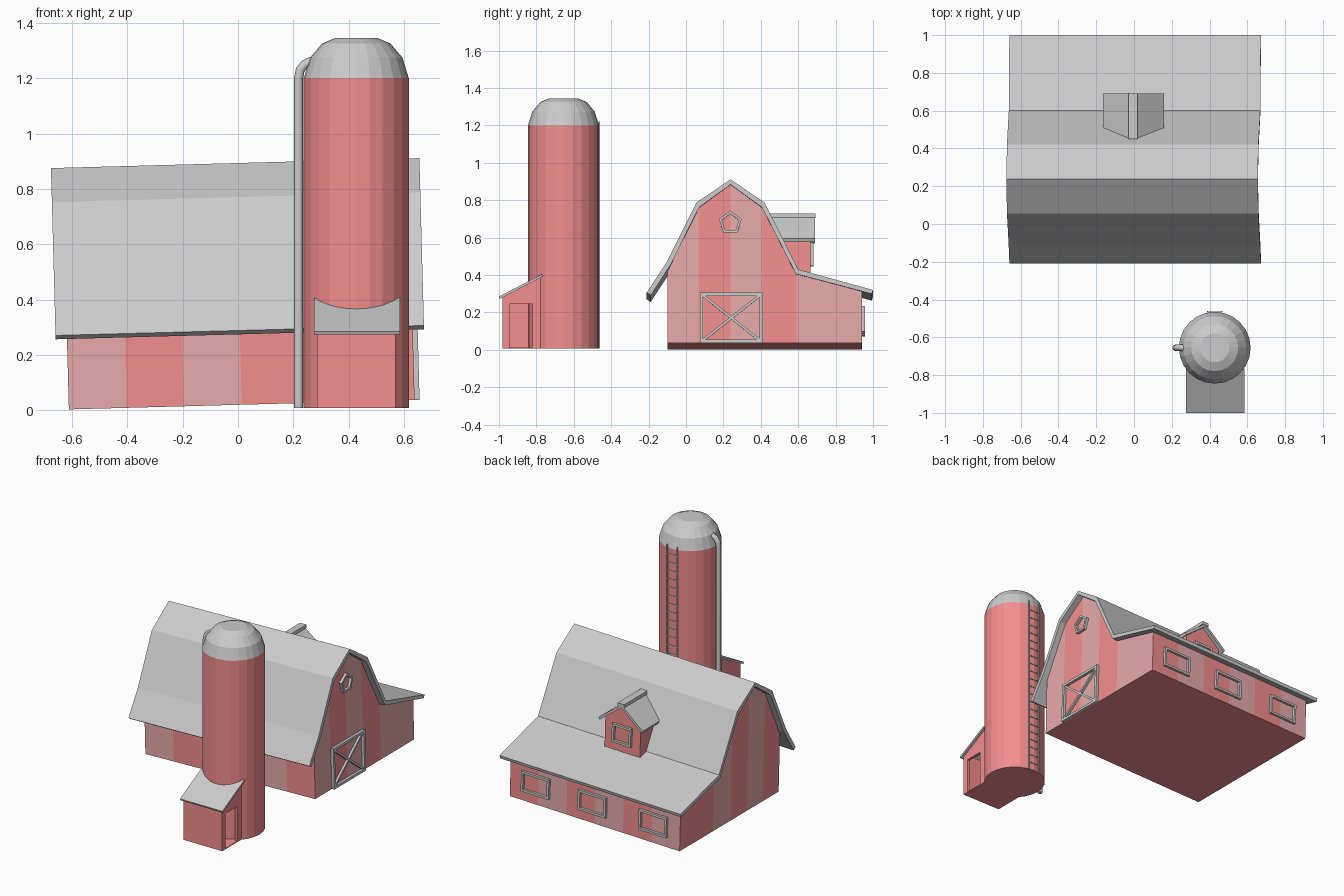
import bpy, bmesh, math
from mathutils import Matrix, Vector

if "Cube" in bpy.data.objects:
    bpy.data.objects.remove(bpy.data.objects["Cube"])

def material(name, rgb):
    m = bpy.data.materials.new(name)
    m.diffuse_color = (*rgb, 1)
    m.use_nodes = True
    m.node_tree.nodes["Principled BSDF"].inputs["Base Color"].default_value = m.diffuse_color
    return m

RED = material("red_paint", (0.9, 0.27, 0.27))
PALE = material("faded_red_paint", (0.8, 0.4, 0.4))
# The barn leans slightly: its right end sits higher than its left
TILT = Matrix.Rotation(math.radians(-1.55), 4, 'Y')
CX = 0.014                      # barn centre in x
X0, X1 = CX - 0.625, CX + 0.625  # barn end walls
BASE = 0.0195

def finish(name, bm, mats=(), tilt=False):
    bmesh.ops.recalc_face_normals(bm, faces=bm.faces)
    if tilt:
        bm.transform(TILT)
    me = bpy.data.meshes.new(name)
    bm.to_mesh(me)
    bm.free()
    for m in mats:
        me.materials.append(m)
    ob = bpy.data.objects.new(name, me)
    bpy.context.collection.objects.link(ob)
    return ob

def prism(name, pts, a, b, axis='x', mats=(), tilt=False):
    """Extrude a (y,z) profile along x, or an (x,z) profile along y."""
    bm = bmesh.new()
    at = (lambda p, t: (t, p[0], p[1])) if axis == 'x' else (lambda p, t: (p[0], t, p[1]))
    lo = [bm.verts.new(at(p, a)) for p in pts]
    hi = [bm.verts.new(at(p, b)) for p in pts]
    bm.faces.new(lo)
    bm.faces.new(hi)
    n = len(pts)
    for i in range(n):
        j = (i + 1) % n
        bm.faces.new((lo[i], lo[j], hi[j], hi[i]))
    return finish(name, bm, mats, tilt)

def add_bar(bm, a, b, width, depth, normal):
    """Box from a to b, lying on a surface with the given normal."""
    a, b, n = Vector(a), Vector(b), Vector(normal)
    d = (b - a).normalized()
    s = d.cross(n)
    m = Matrix((d, s, n)).transposed().to_4x4()
    m.translation = (a + b) / 2 + n * depth / 2
    size = Matrix.Diagonal(((b - a).length, width, depth, 1))
    bmesh.ops.create_cube(bm, size=1, matrix=m @ size)

def frame(name, corners, width, depth, normal, braces=()):
    """Closed trim frame around corner points, with optional braces."""
    bm = bmesh.new()
    n = len(corners)
    for i in range(n):
        a, b = Vector(corners[i]), Vector(corners[(i + 1) % n])
        e = (b - a).normalized() * width * 0.42
        add_bar(bm, a - e, b + e, width, depth, normal)
    for i, j in braces:
        add_bar(bm, corners[i], corners[j], width * 0.8, depth * 0.8, normal)
    return finish(name, bm, tilt=True)

def lathe(name, rings, centre, sides, mats=()):
    bm = bmesh.new()
    loops = []
    for r, z in rings:
        loops.append([bm.verts.new((centre[0] + r * math.cos(2 * math.pi * i / sides),
                                    centre[1] + r * math.sin(2 * math.pi * i / sides), z))
                      for i in range(sides)])
    for lo, hi in zip(loops, loops[1:]):
        for i in range(sides):
            j = (i + 1) % sides
            bm.faces.new((lo[i], lo[j], hi[j], hi[i]))
    bm.faces.new(loops[0])
    bm.faces.new(loops[-1])
    return finish(name, bm, mats)

# Barn walls: panels around the perimeter in alternating reds
gable = [(-0.10, 0.40), (0.068, 0.742), (0.238, 0.866), (0.408, 0.742), (0.59, 0.389), (0.94, 0.295)]
xs = [X0 + (X1 - X0) * i / 6 for i in range(7)]
rim = [(x, *gable[0]) for x in xs] + [(X1, *g) for g in gable[1:]]
rim += [(x, *gable[-1]) for x in xs[-2::-1]] + [(X0, *g) for g in gable[-2:0:-1]]
bm = bmesh.new()
low = [bm.verts.new((x, y, BASE)) for x, y, z in rim]
top = [bm.verts.new(p) for p in rim]
for i in range(len(rim)):
    j = (i + 1) % len(rim)
    bm.faces.new((low[i], low[j], top[j], top[i])).material_index = (i + 1) % 2
bm.faces.new(low)
finish("barn_walls", bm, (RED, PALE), True)

# Barn roof
roof = [(-0.21, 0.288), (-0.105, 0.448), (0.056, 0.77), (0.238, 0.893), (0.42, 0.77), (0.60, 0.412), (1.0, 0.302),
        (0.994, 0.281), (0.588, 0.388), (0.406, 0.744), (0.238, 0.866), (0.07, 0.744), (-0.083, 0.436), (-0.188, 0.274)]
prism("barn_roof", roof, CX - 0.666, CX + 0.666, tilt=True)

# Barn door with cross brace, and gable vent
door = [(X1, 0.083, 0.028), (X1, 0.402, 0.028), (X1, 0.402, 0.28), (X1, 0.083, 0.28)]
frame("barn_door_trim", door, 0.017, 0.018, (1, 0, 0), ((0, 2), (1, 3)))
vent = [(X1, 0.237 + 0.056 * math.sin(k * math.tau / 5), 0.662 + 0.056 * math.cos(k * math.tau / 5)) for k in range(5)]
frame("gable_vent_trim", vent, 0.013, 0.018, (1, 0, 0))

# Rear windows
def window(name, x, z, y, w, h):
    pts = [(x + sx * w / 2, y, z + sz * h / 2) for sx, sz in ((-1, -1), (1, -1), (1, 1), (-1, 1))]
    frame(name, pts, 0.015, 0.016, (0, 1, 0))

for i, x in enumerate((0.448, 0.03, -0.417)):
    window(f"rear_window_{i + 1}", x, 0.152, 0.94, 0.19, 0.12)

# Dormer
prism("dormer_walls", [(CX - 0.13, 0.385), (CX + 0.13, 0.385), (CX + 0.13, 0.595), (CX, 0.703), (CX - 0.13, 0.595)],
      0.45, 0.665, 'y', (RED,), True)
prism("dormer_roof", [(CX - 0.162, 0.59), (CX, 0.72), (CX + 0.162, 0.59), (CX + 0.155, 0.573), (CX, 0.70), (CX - 0.155, 0.573)],
      0.45, 0.69, 'y', (), True)
prism("dormer_ridge_cap", [(CX - 0.024, 0.706), (CX + 0.024, 0.706), (CX + 0.024, 0.728), (CX - 0.024, 0.728)],
      0.45, 0.693, 'y', (), True)
window("dormer_window", CX, 0.51, 0.665, 0.125, 0.11)

# Silo and dome
SX, SY, SR = 0.4275, -0.655, 0.19
lathe("silo_tower", [(SR, 0.008), (SR, 1.2)], (SX, SY), 24, (RED,))
lathe("silo_dome", [(SR, 1.2), (0.167, 1.274), (0.124, 1.325), (0.077, 1.345)], (SX, SY), 24)

# Filler pipe beside the silo
cu = bpy.data.curves.new("silo_pipe", 'CURVE')
cu.dimensions = '3D'
cu.bevel_depth = 0.0165
cu.bevel_resolution = 2
cu.use_fill_caps = True
path = [(0.219, 0.008), (0.219, 1.2), (0.225, 1.23), (0.241, 1.25), (0.262, 1.26), (0.295, 1.262)]
sp = cu.splines.new('POLY')
sp.points.add(len(path) - 1)
for p, (x, z) in zip(sp.points, path):
    p.co = (x, SY, z, 1)
pipe = bpy.data.objects.new("silo_pipe", cu)
bpy.context.collection.objects.link(pipe)

# Ladder up the back of the silo
bm = bmesh.new()
for x in (-0.038, 0.038):
    add_bar(bm, (SX + x, -0.469, 0.01), (SX + x, -0.469, 1.22), 0.007, 0.008, (0, 1, 0))
for i in range(21):
    z = 0.06 + i * 0.055
    add_bar(bm, (SX - 0.038, -0.468, z), (SX + 0.038, -0.468, z), 0.006, 0.006, (0, 1, 0))
finish("silo_ladder", bm)

# Lean-to shed: hollow, with an open doorway on the right
L, R, T, F, B, G = 0.285, 0.57, 0.018, -0.98, -0.76, 0.008
ZF, ZB = 0.283, 0.397
prism("shed_left_wall", [(F, G), (B, G), (B, ZB), (F, ZF)], L, L + T, mats=(RED,))
prism("shed_right_wall", [(F, G), (-0.945, G), (-0.945, 0.245), (-0.82, 0.245), (-0.82, G), (B, G), (B, ZB), (F, ZF)],
      R - T, R, mats=(RED,))
prism("shed_front_wall", [(F, G), (F + T, G), (F + T, ZF + 0.009), (F, ZF)], L + T, R - T, mats=(RED,))
prism("shed_floor", [(F, G), (B, G), (B, G + 0.006), (F, G + 0.006)], L, R, mats=(RED,))
prism("shed_roof", [(-1.0, 0.285), (-0.77, 0.405), (-0.765, 0.393), (-0.995, 0.273)], 0.274, 0.585)
